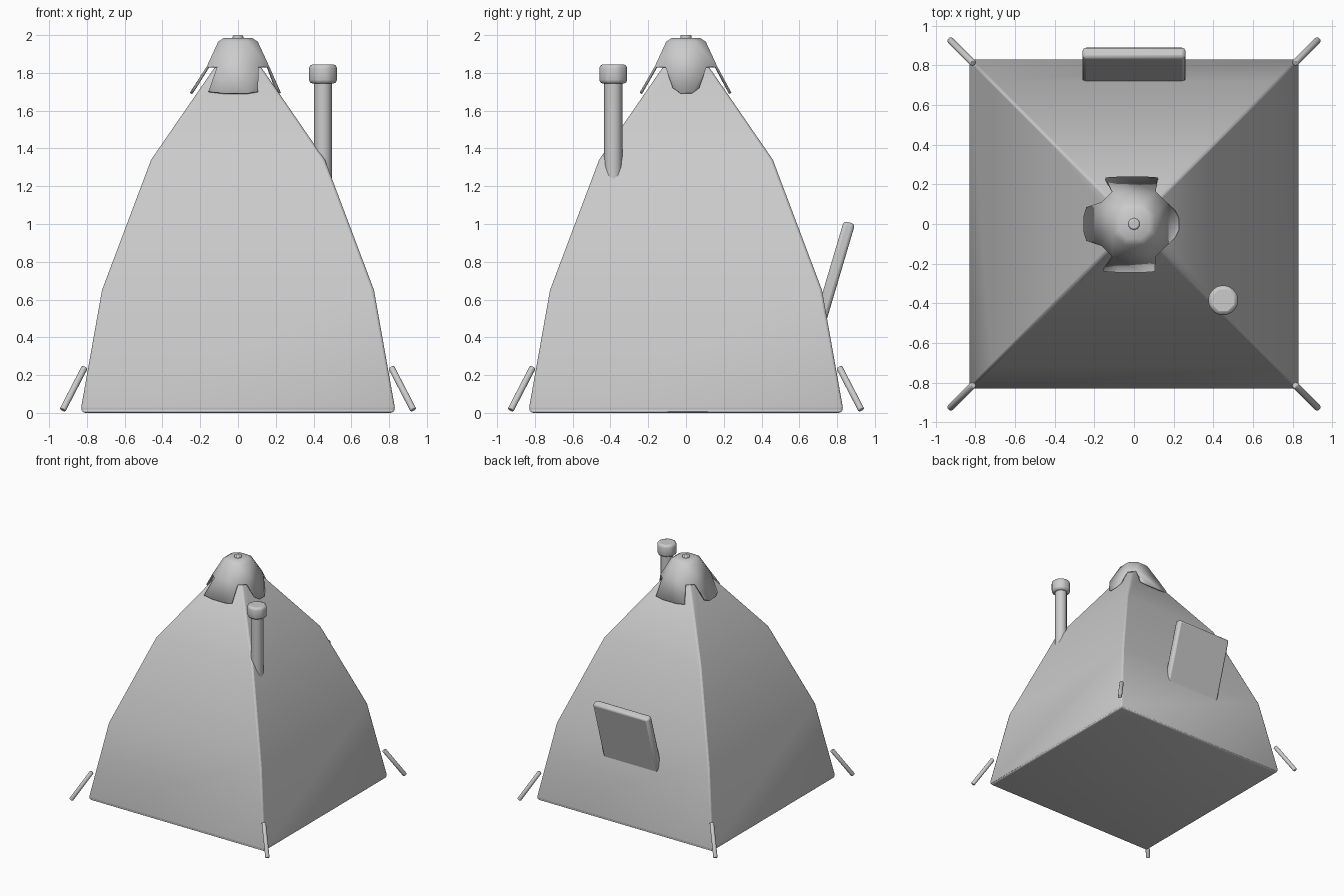
import bpy, bmesh, math
from mathutils import Vector

if "Cube" in bpy.data.objects:
    bpy.data.objects.remove(bpy.data.objects["Cube"])


def finish(name, bm, bevel=0.0, angle=60, thickness=0.0):
    bmesh.ops.recalc_face_normals(bm, faces=bm.faces)
    mesh = bpy.data.meshes.new(name)
    bm.to_mesh(mesh)
    bm.free()
    ob = bpy.data.objects.new(name, mesh)
    bpy.context.collection.objects.link(ob)
    if thickness:
        mod = ob.modifiers.new("Cloth", 'SOLIDIFY')
        mod.thickness = thickness
        mod.offset = -1
    if bevel:
        mod = ob.modifiers.new("Bevel", 'BEVEL')
        mod.width = bevel
        mod.segments = 2
        mod.angle_limit = math.radians(40)
    bpy.ops.object.select_all(action='DESELECT')
    ob.select_set(True)
    bpy.context.view_layer.objects.active = ob
    bpy.ops.object.shade_smooth_by_angle(angle=math.radians(angle))
    return ob


def bridge(bm, a, b):
    n = len(a)
    for i in range(n):
        bm.faces.new((a[i], a[(i + 1) % n], b[(i + 1) % n], b[i]))


def rod(name, p, q, radius, sides, bevel=0.0, turn=0.0):
    p, q = Vector(p), Vector(q)
    bm = bmesh.new()
    bmesh.ops.create_cone(bm, cap_ends=True, segments=sides, radius1=radius,
                          radius2=radius, depth=(q - p).length)
    ob = finish(name, bm, bevel, 50)
    ob.location = (p + q) / 2
    ob.rotation_euler = (q - p).to_track_quat('Z', 'Y').to_euler()
    if turn:
        ob.rotation_euler = (0, 0, turn)
    return ob


# Tent body: stacked square rings
bm = bmesh.new()
rings = []
for half, z in ((0.82, 0.0), (0.832, 0.02), (0.72, 0.65), (0.46, 1.34), (0.04, 1.95)):
    rings.append([bm.verts.new((sx * half, sy * half, z))
                  for sx, sy in ((-1, -1), (1, -1), (1, 1), (-1, 1))])
for a, b in zip(rings, rings[1:]):
    bridge(bm, a, b)
bm.faces.new(rings[0])
bm.faces.new(rings[-1])
finish("tent_body", bm, bevel=0.012)

# Top cover: eight-sided cap with four hanging flaps
bm = bmesh.new()


def side_point(k, out, along, z):
    c, s = ((1, 0), (0, 1), (-1, 0), (0, -1))[k]
    return bm.verts.new((out * c - along * s, out * s + along * c, z))


cap = []
for out, along, z in ((0.075, 0.035, 1.985), (0.105, 0.05, 1.965), (0.165, 0.11, 1.835)):
    cap.append([side_point(k, out, t * along, z) for k in range(4) for t in (-1, 1)])
bm.faces.new(cap[0])
bridge(bm, cap[0], cap[1])
bridge(bm, cap[1], cap[2])
# reach, corner start, corner end, tip drop, for right, back, left, front
flaps = ((0.222, -0.07, 0.07, 0.025), (0.235, -0.12, 0.145, 0.0),
         (0.25, -0.085, 0.085, 0.015), (0.24, -0.155, 0.105, 0.0))
for k, (out, lo, hi, drop) in enumerate(flaps):
    a, b = cap[2][2 * k], cap[2][2 * k + 1]
    z = 1.705 + drop * 0.6
    c, d = side_point(k, out - drop * 0.6, lo, z), side_point(k, out - drop * 0.6, hi, z)
    e = side_point(k, out + 0.005, lo * 0.45, 1.695)
    f = side_point(k, out + 0.005, hi * 0.45, 1.695)
    bm.faces.new((a, c, e))
    bm.faces.new((a, e, f, b))
    bm.faces.new((b, f, d))
finish("top_cover", bm, thickness=0.014)
rod("top_knob", (0, 0, 1.96), (0, 0, 2.0), 0.03, 10, 0.008)

# Stove pipe and its cap
rod("stove_pipe", (0.45, -0.385, 1.15), (0.45, -0.385, 1.755), 0.048, 12, 0.012)
rod("stove_pipe_cap", (0.45, -0.385, 1.743), (0.45, -0.385, 1.845), 0.08, 8, 0.02,
    math.radians(22.5))

# Propped awning panel at the back
bm = bmesh.new()
bmesh.ops.create_cube(bm, size=1)
bmesh.ops.scale(bm, vec=(0.52, 0.062, 0.58), verts=bm.verts)
awning = finish("back_awning", bm, 0.018)
awning.location = (0, 0.783, 0.73)
awning.rotation_euler = (-math.radians(16.5), 0, 0)

# Ground pegs at the four corners
for sx in (-1, 1):
    for sy in (-1, 1):
        rod("ground_peg", (sx * 0.928, sy * 0.928, 0.016), (sx * 0.812, sy * 0.812, 0.24),
            0.018, 8, 0.005)
